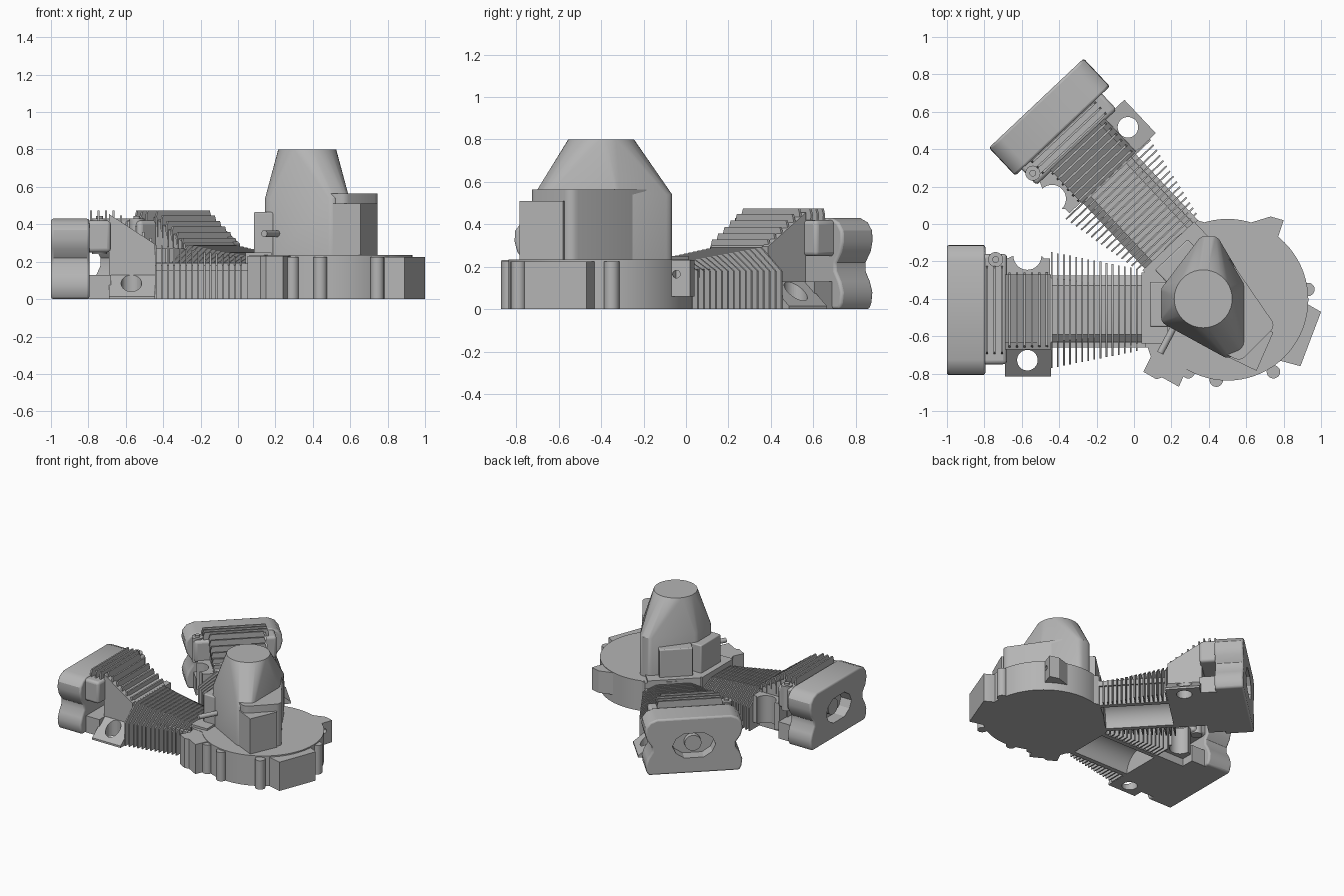
import bpy, bmesh, math
from mathutils import Vector

if "Cube" in bpy.data.objects:
    bpy.data.objects.remove(bpy.data.objects["Cube"])

grey = bpy.data.materials.new("cast_grey")
grey.use_nodes = True
grey.diffuse_color = (0.46, 0.46, 0.46, 1)
grey.node_tree.nodes["Principled BSDF"].inputs["Base Color"].default_value = (0.46, 0.46, 0.46, 1)

CRANK = Vector((0.52, -0.46))
# Each bank has an outward axis (u) and a side axis (v) pointing away from the other bank
A = math.radians(133.3)
BANKS = {
    "front": (Vector((-1, 0)), Vector((0, -1))),
    "rear": (Vector((math.cos(A), math.sin(A))), Vector((math.sin(A), -math.cos(A)))),
}


def world(frame, u, v, z):
    if frame is None:
        return Vector((u, v, z))
    p = CRANK + frame[0] * u + frame[1] * v
    return Vector((p.x, p.y, z))


def finish(name, bm, bevel=0):
    bmesh.ops.recalc_face_normals(bm, faces=bm.faces)
    me = bpy.data.meshes.new(name)
    bm.to_mesh(me)
    bm.free()
    me.materials.append(grey)
    ob = bpy.data.objects.new(name, me)
    bpy.context.collection.objects.link(ob)
    if bevel:
        mod = ob.modifiers.new("bevel", "BEVEL")
        mod.width, mod.segments, mod.limit_method = bevel, 3, "ANGLE"
        mod.angle_limit = math.radians(50)
    return ob


ORDER = {"z": lambda a, b, t: (a, b, t),
         "u": lambda a, b, t: (t, a, b),
         "v": lambda a, b, t: (a, t, b)}


def add_prism(bm, pts, lo, hi, axis="z", frame=None):
    """Extrude a flat profile along one axis of a frame."""
    rings = [[bm.verts.new(world(frame, *ORDER[axis](a, b, t))) for a, b in pts] for t in (lo, hi)]
    bm.faces.new(rings[0])
    bm.faces.new(rings[1][::-1])
    for i in range(len(pts)):
        j = (i + 1) % len(pts)
        bm.faces.new((rings[0][i], rings[0][j], rings[1][j], rings[1][i]))


def prism(name, pts, lo, hi, axis="z", frame=None, bevel=0):
    bm = bmesh.new()
    add_prism(bm, pts, lo, hi, axis, frame)
    return finish(name, bm, bevel)


def box(name, u, v, z, frame=None, bevel=0):
    return prism(name, [(u[0], v[0]), (u[1], v[0]), (u[1], v[1]), (u[0], v[1])], z[0], z[1], "z", frame, bevel)


def circle(a, b, r, n=24, start=0.0, sweep=math.tau, ends=False):
    m = n - 1 if ends else n
    return [(a + r * math.cos(start + sweep * i / m), b + r * math.sin(start + sweep * i / m)) for i in range(n)]


def hull(name, layers):
    """Convex hull around discs given as (x, y, radius, z)."""
    bm = bmesh.new()
    for x, y, r, z in layers:
        for px, py in circle(x, y, r, 40 if r > 0.1 else 16):
            bm.verts.new((px, py, z))
    res = bmesh.ops.convex_hull(bm, input=bm.verts)
    bmesh.ops.delete(bm, geom=[g for g in res["geom_interior"] if isinstance(g, bmesh.types.BMVert)], context="VERTS")
    return finish(name, bm)


def cut(ob, cutter):
    mod = ob.modifiers.new("cut", "BOOLEAN")
    mod.object, mod.operation, mod.solver = cutter, "DIFFERENCE", "EXACT"
    cutter.hide_render = True
    cutter.display_type = "WIRE"
    cutter.hide_viewport = True


def mirrored(half):
    return half + [(-a, b) for a, b in reversed(half)]


def arch_profile(half):
    """Symmetric profile with the half-round bore cut from its flat underside."""
    return mirrored(half) + circle(0, 0, 0.15, 17, math.pi, -math.pi, True)


# Crankcase
CASE_TOP = 0.235
prism("crankcase_drum", circle(0.5, -0.405, 0.432, 72), 0, CASE_TOP)
prism("crankcase_side", [(0.06, -0.66), (0.06, -0.24), (0.34, 0.02), (0.56, -0.05), (0.5, -0.7)], 0, CASE_TOP - 0.002)
prism("right_lug", [(0.84, -0.42), (0.93, -0.43), (1.0, -0.47), (0.89, -0.76), (0.74, -0.72)], 0, 0.225)
prism("front_lug", [(0.06, -0.62), (0.09, -0.71), (0.05, -0.79), (0.12, -0.83), (0.15, -0.82),
                    (0.24, -0.87), (0.28, -0.78), (0.45, -0.6)], 0, CASE_TOP - 0.004)
rear_lug = prism("rear_lug", [(0.6, 0.0), (0.73, 0.04), (0.8, 0.02), (0.76, -0.1), (0.8, -0.2), (0.6, -0.2)],
                 0.06, CASE_TOP - 0.004)
cut(rear_lug, prism("lug_hole_cutter", circle(-0.045, 0.165, 0.018, 16), 0.74, 0.9, "u"))
for i, (x, y) in enumerate([(0.93, -0.35), (0.745, -0.79), (0.44, -0.835), (0.29, -0.79)]):
    prism(f"case_boss_{i}", circle(x, y, 0.036, 20), 0, CASE_TOP - 0.01)

# Tapered cover above the crankcase
corners = [(0.19, -0.5), (0.19, -0.36), (0.38, -0.11), (0.42, -0.11), (0.55, -0.33), (0.55, -0.65), (0.5, -0.67)]
hull("tapered_cover", [(x, y, 0.045, z) for x, y in corners for z in (0.2, 0.54)] + [(0.37, -0.4, 0.155, 0.8)])
hull("cover_side_body", [(x, y, 0.045, z) for x, y in [(0.48, -0.22), (0.7, -0.54), (0.56, -0.68), (0.48, -0.64)]
                         for z in (0.2, 0.565)])
prism("cover_corner_block", [(0.5, -0.71), (0.655, -0.785), (0.745, -0.58), (0.6, -0.5)], 0.2, 0.51)

# Small breather pipe
bm = bmesh.new()
start, end = Vector((0.14, -0.69, 0.35)), Vector((0.24, -0.5, 0.35))
res = bmesh.ops.create_cone(bm, cap_ends=True, segments=16, radius1=0.018, radius2=0.018, depth=(end - start).length)
rot = (end - start).to_track_quat("Z", "Y").to_matrix()
bmesh.ops.rotate(bm, verts=bm.verts, matrix=rot)
bmesh.ops.translate(bm, verts=bm.verts, vec=(start + end) / 2)
finish("breather_pipe", bm)

for side, fr in BANKS.items():
    box(f"{side}_cover_panel", (0.33, 0.435), (-0.15, 0.09), (0.2, 0.465), fr, 0.008)

    # Barrel with open half bore
    box(f"{side}_barrel_flange", (0.34, 0.48), (-0.2, 0.18), (0, 0.25), fr)
    prism(f"{side}_barrel", arch_profile([(0.185, 0), (0.185, 0.15), (0.13, 0.195)]), 0.44, 0.98, "u", fr)
    box(f"{side}_barrel_rail", (0.44, 0.98), (0.17, 0.2), (0.15, 0.19), fr)

    # Barrel fins widen towards the head
    bm = bmesh.new()
    for i in range(15):
        t = i / 14
        w, h = 0.22 + 0.09 * t, 0.225 + 0.065 * t
        fin = arch_profile([(w, 0), (w, 0.18), (w * 0.8, 0.2 + 0.03 * t), (w * 0.55, h)])
        u = 0.5 + 0.455 * t
        add_prism(bm, fin, u, u + 0.009, "u", fr)
    finish(f"{side}_barrel_fins", bm)

    # Cylinder head with rising fins, walled on the outlet side
    prism(f"{side}_head", [(0.965, 0), (1.21, 0), (1.21, 0.44), (0.965, 0.29)], -0.19, 0.18, "v", fr)
    prism(f"{side}_outlet_wall", [(0.965, 0), (1.21, 0), (1.21, 0.455), (0.965, 0.295)], 0.17, 0.21, "v", fr)
    box(f"{side}_head_lower", (1.2, 1.34), (-0.29, 0.28), (0, 0.13), fr)
    box(f"{side}_head_upper", (1.2, 1.34), (-0.3, 0.29), (0.25, 0.42), fr, 0.02)
    bm = bmesh.new()
    for i in range(9):
        u = 0.98 + 0.04 * i
        h = min(0.475, 0.32 + 0.75 * (u - 0.97))
        low, w = (0.16, 0.2) if u < 1.2 else (0.26, 0.235)
        add_prism(bm, mirrored([(w - 0.02, low), (w, h - 0.03), (w - 0.01, h)]), u, u + 0.012, "u", fr)
    finish(f"{side}_head_fins", bm)

    # Outlet flange with round hole
    port = prism(f"{side}_outlet", [(0.2, 0), (0.355, 0), (0.355, 0.015), (0.211, 0.13), (0.2, 0.13)],
                 0.965, 1.21, "u", fr)
    cut(port, prism(f"{side}_outlet_cutter", circle(1.09, 0.268, 0.055, 32), -0.1, 0.3, "z", fr))

    # Inlet with half-round saddle
    saddle = circle(1.09, -0.29, 0.075, 17, math.pi, -math.pi, True)
    prism(f"{side}_inlet", [(0.97, -0.18), (0.97, -0.275), (1.0, -0.275)] + saddle +
          [(1.2, -0.275), (1.2, -0.18)], 0.06, 0.27, "z", fr)

    # Rocker cover with waisted ends and oval recess
    lobe = [(0.325, 0), (0.34, 0.03), (0.347, 0.08), (0.33, 0.13), (0.3, 0.18), (0.3, 0.22), (0.335, 0.27),
            (0.348, 0.32), (0.345, 0.37), (0.315, 0.41), (0.265, 0.43)]
    cover = prism(f"{side}_rocker_cover", mirrored(lobe), 1.315, 1.52, "u", fr, 0.013)
    recess = mirrored([(0.07, 0.12), (0.13, 0.16), (0.155, 0.215), (0.13, 0.27), (0.07, 0.31)])
    cut(cover, prism(f"{side}_recess_cutter", recess, 1.43, 1.6, "u", fr))
    prism(f"{side}_recess_boss", circle(0, 0.21, 0.06, 24), 1.41, 1.47, "u", fr)

    # Stud beside the rocker cover
    prism(f"{side}_stud", circle(1.26, -0.27, 0.04, 24), 0.24, 0.43, "z", fr)
    prism(f"{side}_stud_cap", circle(1.26, -0.27, 0.018, 16), 0.42, 0.445, "z", fr)

# Smooth shading with sharp edges kept
bpy.context.view_layer.update()
bpy.ops.object.select_all(action="DESELECT")
for ob in bpy.context.collection.objects:
    if ob.type == "MESH" and not ob.hide_render and ob.data.materials and ob.data.materials[0] == grey:
        ob.select_set(True)
        bpy.context.view_layer.objects.active = ob
bpy.ops.object.shade_smooth_by_angle(angle=math.radians(32))
